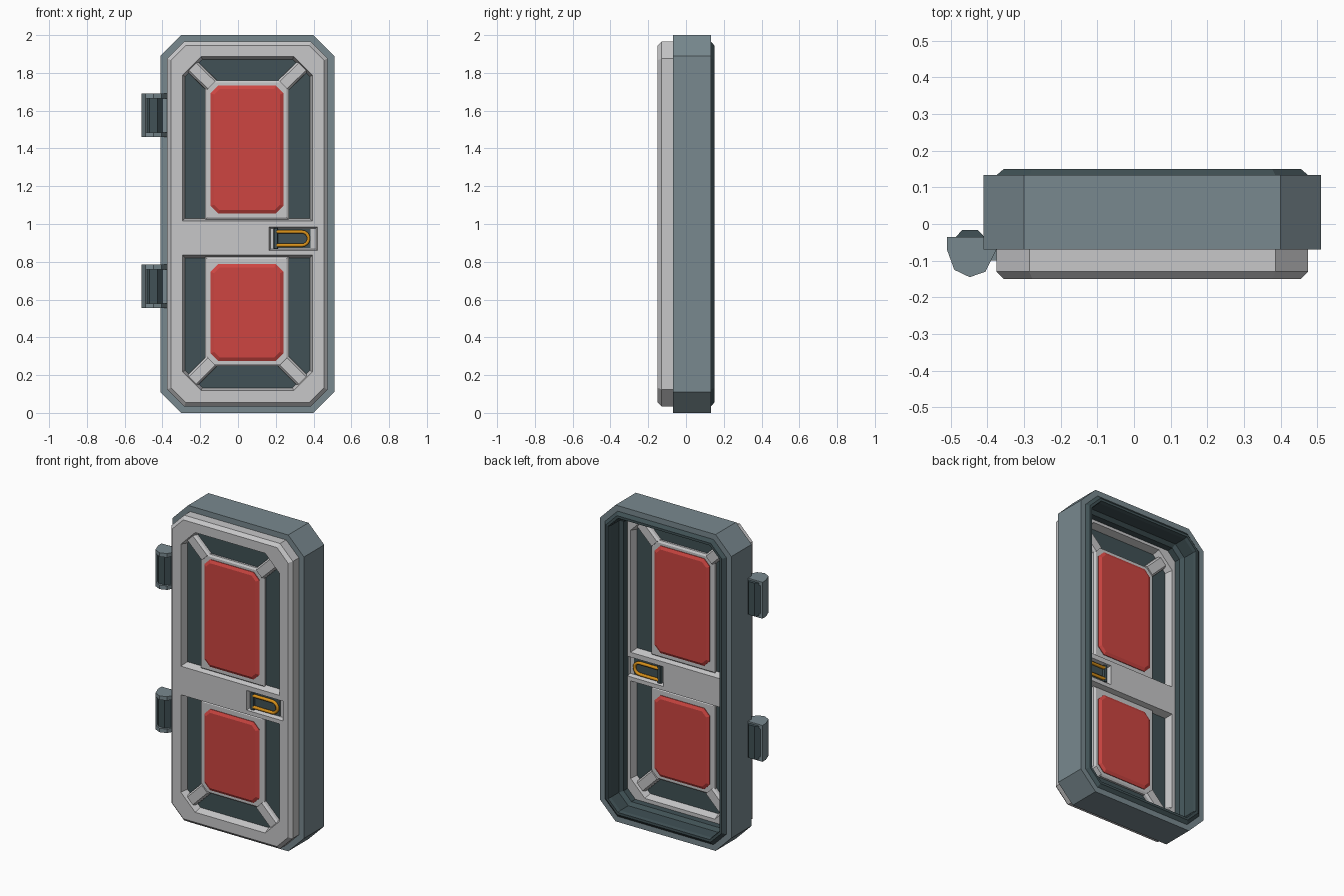
import bpy, bmesh, math

if "Cube" in bpy.data.objects:
    bpy.data.objects.remove(bpy.data.objects["Cube"])

def material(name, r, g, b):
    m = bpy.data.materials.new(name)
    m.diffuse_color = (r, g, b, 1)
    m.use_nodes = True
    m.node_tree.nodes["Principled BSDF"].inputs["Base Color"].default_value = m.diffuse_color
    return m

SLATE = material("slate", 0.19, 0.25, 0.275)
DARK = material("dark slate", 0.052, 0.083, 0.092)
GREY = material("light grey", 0.57, 0.57, 0.58)
RED = material("red", 0.61, 0.06, 0.053)
GOLD = material("gold", 0.68, 0.28, 0.01)

MID = -0.08      # middle plane of the door leaf, both faces mirror about it
CX = 0.05        # centre line of the door

def loft(name, loops, mats, caps=True, closed=False):
    """Skin a list of equal-length point loops."""
    bm = bmesh.new()
    rows = [[bm.verts.new(p) for p in lp] for lp in loops]
    n = len(rows[0])
    pairs = list(zip(rows, rows[1:])) + ([(rows[-1], rows[0])] if closed else [])
    for k, (a, b) in enumerate(pairs):
        for i in range(n):
            f = bm.faces.new((a[i], a[(i + 1) % n], b[(i + 1) % n], b[i]))
            f.material_index = k if closed else 0
    if caps and not closed:
        bm.faces.new(rows[0])
        bm.faces.new(rows[-1])
    bmesh.ops.recalc_face_normals(bm, faces=bm.faces)
    me = bpy.data.meshes.new(name)
    bm.to_mesh(me)
    bm.free()
    for m in mats:
        me.materials.append(m)
    ob = bpy.data.objects.new(name, me)
    bpy.context.collection.objects.link(ob)
    return ob

def outline(x0, x1, z0, z1, top=0.0, bottom=0.0, d=0.0):
    """Rectangle with cut corners, inset evenly by d."""
    x0, x1, z0, z1 = x0 + d, x1 - d, z0 + d, z1 - d
    t = max(top - 0.586 * d, 0) if top else 0
    b = max(bottom - 0.586 * d, 0) if bottom else 0
    pts = [(x0, z0 + b), (x0 + b, z0), (x1 - b, z0), (x1, z0 + b),
           (x1, z1 - t), (x1 - t, z1), (x0 + t, z1), (x0, z1 - t)]
    return [p for i, p in enumerate(pts) if p != pts[i - 1]]

def at(pts, y):
    return [(x, y, z) for x, z in pts]

def block(name, box, layers, side, mat):
    """Stack of inset outlines; each layer is (inset, height above mid plane)."""
    return loft(name, [at(outline(*box, d=d), MID + side * h) for d, h in layers], [mat])

# Outer frame: one cross-section (inset, y) swept round the cut-corner outline
OUTER = (-0.41, 0.51, 0, 2, 0.11, 0.11)
section = [(0, -0.07), (0, 0.133), (0.035, 0.133), (0.055, 0.15), (0.07, 0.15),
           (0.075, 0.13), (0.075, 0.05), (0.095, 0.03), (0.095, -0.02), (0.04, -0.02),
           (0.04, -0.07)]
frame = loft("outer_frame", [at(outline(*OUTER, d=d), y) for d, y in section],
             [SLATE, DARK], closed=True)
for f in frame.data.polygons:
    f.material_index = 1 if 2 <= f.material_index <= 8 else 0

# Door leaf: bevelled slab with recesses cut into both faces
leaf = loft("door_leaf", [at(outline(*OUTER, d=d), y) for d, y in
            [(0.055, -0.15), (0.035, -0.13), (0.035, -0.03), (0.055, -0.01)]], [GREY])
UPPER = (-0.295, 0.395, 1.015, 1.887, 0.10, 0)
LOWER = (-0.295, 0.395, 0.118, 0.835, 0, 0.10)
GRIP = (0.165, 0.42, 0.86, 0.985)
cutters = []
for s in (1, -1):
    for box in (UPPER, LOWER):
        cutters.append(block("recess_cutter", box, [(-0.003, 0.08), (0.015, 0.025)], s, GREY))
    cutters.append(block("grip_cutter", GRIP, [(-0.003, 0.08), (0.008, 0.045)], s, GREY))
for c in cutters:
    c.hide_render = True
    mod = leaf.modifiers.new("cut", 'BOOLEAN')
    mod.operation = 'DIFFERENCE'
    mod.solver = 'EXACT'
    mod.object = c
dg = bpy.context.evaluated_depsgraph_get()
cut_mesh = bpy.data.meshes.new_from_object(leaf.evaluated_get(dg))
leaf.modifiers.clear()
leaf.data = cut_mesh
for c in cutters:
    bpy.data.objects.remove(c)
cut_mesh.materials.clear()
cut_mesh.materials.append(GREY)
cut_mesh.materials.append(DARK)
for f in cut_mesh.polygons:      # recess floors are dark
    f.material_index = int(abs(f.normal.y) > 0.9 and abs(f.center.y - MID) < 0.035)

def tube(name, pts, r, mat):
    cu = bpy.data.curves.new(name, 'CURVE')
    cu.dimensions = '3D'
    cu.bevel_depth = r
    cu.bevel_resolution = 1
    cu.use_fill_caps = True
    sp = cu.splines.new('POLY')
    sp.points.add(len(pts) - 1)
    for p, q in zip(sp.points, pts):
        p.co = (*q, 1)
    cu.materials.append(mat)
    ob = bpy.data.objects.new(name, cu)
    bpy.context.collection.objects.link(ob)
    return ob

for s, face in ((1, "back"), (-1, "front")):
    # Raised surrounds and red panels
    for part, z0, z1, p0, p1, t, b in (("upper", 1.055, 1.733, 1.022, 1.76, 0.04, 0),
                                       ("lower", 0.275, 0.787, 0.248, 0.828, 0, 0.04)):
        block(f"{face}_{part}_surround", (CX - 0.225, CX + 0.22, p0, p1, t, b),
              [(0, 0.01), (0, 0.038), (0.012, 0.046)], s, GREY)
        block(f"{face}_{part}_red_panel", (CX - 0.195, CX + 0.19, z0, z1, 0.04, 0.04),
              [(0, 0.03), (0, 0.05), (0.018, 0.06)], s, RED)
    # Diagonal corner ribs
    for part, z_in, z_out in (("upper", 1.735, 1.85), ("lower", 0.273, 0.155)):
        for k in (-1, 1):
            ax, bx = CX + k * 0.19, CX + k * 0.308
            dx, dz = bx - ax, z_out - z_in
            L = math.hypot(dx, dz)
            loops = []
            for w, h in ((0.04, 0.01), (0.037, 0.042), (0.027, 0.054)):
                nx, nz = -dz / L * w, dx / L * w
                loops.append(at([(ax + nx, z_in + nz), (ax - nx, z_in - nz),
                                 (bx - nx, z_out - nz), (bx + nx, z_out + nz)], MID + s * h))
            loft(f"{face}_{part}_rib", loops, [GREY])
    # Handle: dark insert, pivot and gold loop
    block(f"{face}_handle_insert", (0.205, 0.385, 0.872, 0.973), [(0, 0.04), (0, 0.049)], s, DARK)
    block(f"{face}_handle_pivot", (0.188, 0.212, 0.866, 0.98), [(0, 0.04), (0.003, 0.066)], s, DARK)
    y = MID + s * 0.06
    arc = [(0.338 + 0.036 * math.cos(a), y, 0.923 + 0.036 * math.sin(a))
           for a in [math.radians(-90 + 22.5 * i) for i in range(9)]]
    tube(f"{face}_handle_loop", [(0.205, y, 0.887)] + arc + [(0.205, y, 0.959)], 0.01, GOLD)

# Hinges: slate end caps and outer strap round a dark barrel
CAP = [(-0.51, -0.035), (-0.51, -0.07), (-0.49, -0.125), (-0.448, -0.145),
       (-0.405, -0.13), (-0.375, -0.07), (-0.375, -0.035)]
STRAP = [(-0.51, -0.035), (-0.51, -0.07), (-0.49, -0.125), (-0.482, -0.12),
         (-0.495, -0.07), (-0.495, -0.035)]
BARREL = [(-0.447 + 0.056 * math.cos(math.radians(22.5 + 45 * i)),
           -0.072 + 0.06 * math.sin(math.radians(22.5 + 45 * i))) for i in range(8)]
def upright(name, pts, z0, z1, mat):
    loft(name, [[(x, y, z) for x, y in pts] for z in (z0, z1)], [mat])
for part, z in (("lower", 0.555), ("upper", 1.46)):
    upright(f"{part}_hinge_bottom_cap", CAP, z, z + 0.025, SLATE)
    upright(f"{part}_hinge_top_cap", CAP, z + 0.205, z + 0.23, SLATE)
    upright(f"{part}_hinge_strap", STRAP, z + 0.025, z + 0.205, SLATE)
    upright(f"{part}_hinge_barrel", BARREL, z + 0.01, z + 0.22, DARK)
    upright(f"{part}_hinge_leaf", [(-0.40, -0.10), (-0.375, -0.10), (-0.375, -0.035),
            (-0.41, -0.035)], z + 0.025, z + 0.205, SLATE)
